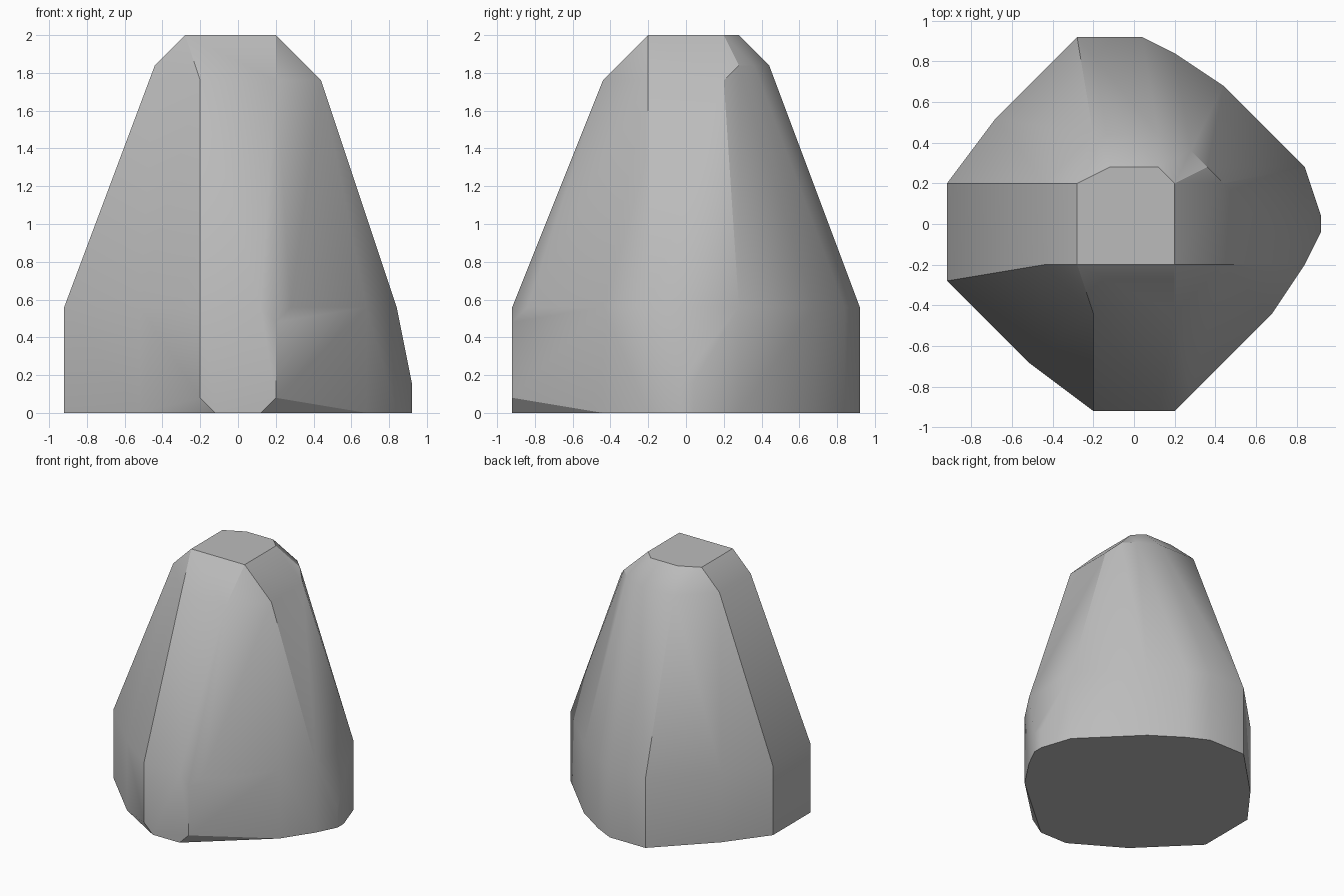
import bpy
import bmesh
import math

cube = bpy.data.objects.get("Cube")
if cube:
    bpy.data.objects.remove(cube, do_unlink=True)

UNIT = 0.04  # all corners lie on a regular lattice


def make_material(name, value):
    mat = bpy.data.materials.new(name)
    mat.use_nodes = True
    colour = (value, value, value, 1.0)
    mat.diffuse_color = colour
    mat.node_tree.nodes["Principled BSDF"].inputs["Base Color"].default_value = colour
    return mat


def add_ring(bm, heights, corners):
    """Place the same outline corners at each of the given heights."""
    for height in heights:
        for x, y in corners:
            bm.verts.new((x * UNIT, y * UNIT, height * UNIT))


def build_hull(name, rings, material):
    """Wrap the stacked outlines in a faceted convex skin."""
    bm = bmesh.new()
    for heights, corners in rings:
        add_ring(bm, heights, corners)
    bmesh.ops.convex_hull(bm, input=bm.verts[:])
    loose = [v for v in bm.verts if not v.link_faces]
    bmesh.ops.delete(bm, geom=loose, context='VERTS')
    bmesh.ops.dissolve_limit(bm, angle_limit=math.radians(1),
                             verts=bm.verts[:], edges=bm.edges[:])
    bmesh.ops.recalc_face_normals(bm, faces=bm.faces[:])
    mesh = bpy.data.meshes.new(name)
    bm.to_mesh(mesh)
    bm.free()
    mesh.materials.append(material)
    obj = bpy.data.objects.new(name, mesh)
    bpy.context.collection.objects.link(obj)
    return obj


# Upright lower body, from the ground to the shoulder
body = [(-23, 5), (-17, 13), (-7, 23), (1, 23), (5, 21), (11, 17),
        (21, 7), (21, -5), (17, -11), (-13, -17), (-23, -7)]
# Low bulge on the left side
bulge = [(23, 1), (23, -1)]
# Front facet, with clipped lower and upper corners
front_foot = [(-3, -23), (3, -23)]
front_low = [(-5, -23), (5, -23)]
front_shoulder = [(-5, -23), (3, -23), (7, -21)]
# Tapered neck and flat cap
neck_front = [(-7, -9), (-5, -11), (5, -11), (11, -5), (11, 5)]
neck_back = [(-11, -5), (-11, 5), (-5, 11), (3, 11), (7, 9), (9, 7)]
cap = [(-7, -5), (5, -5), (5, 5), (3, 7), (-3, 7), (-7, 5)]

rings = [
    ((0, 14), body),
    ((0, 4), bulge),
    ((0,), front_foot),
    ((2,), front_low),
    ((12,), front_low[1:]),
    ((14,), front_shoulder),
    ((44,), neck_front),
    ((46,), neck_back),
    ((50,), cap),
]

stone = make_material("stone_grey", 0.5)
rock = build_hull("rock", rings, stone)

# Soft facets with only the strong creases kept sharp
bpy.ops.object.select_all(action='DESELECT')
rock.select_set(True)
bpy.context.view_layer.objects.active = rock
bpy.ops.object.shade_smooth_by_angle(angle=math.radians(30))
